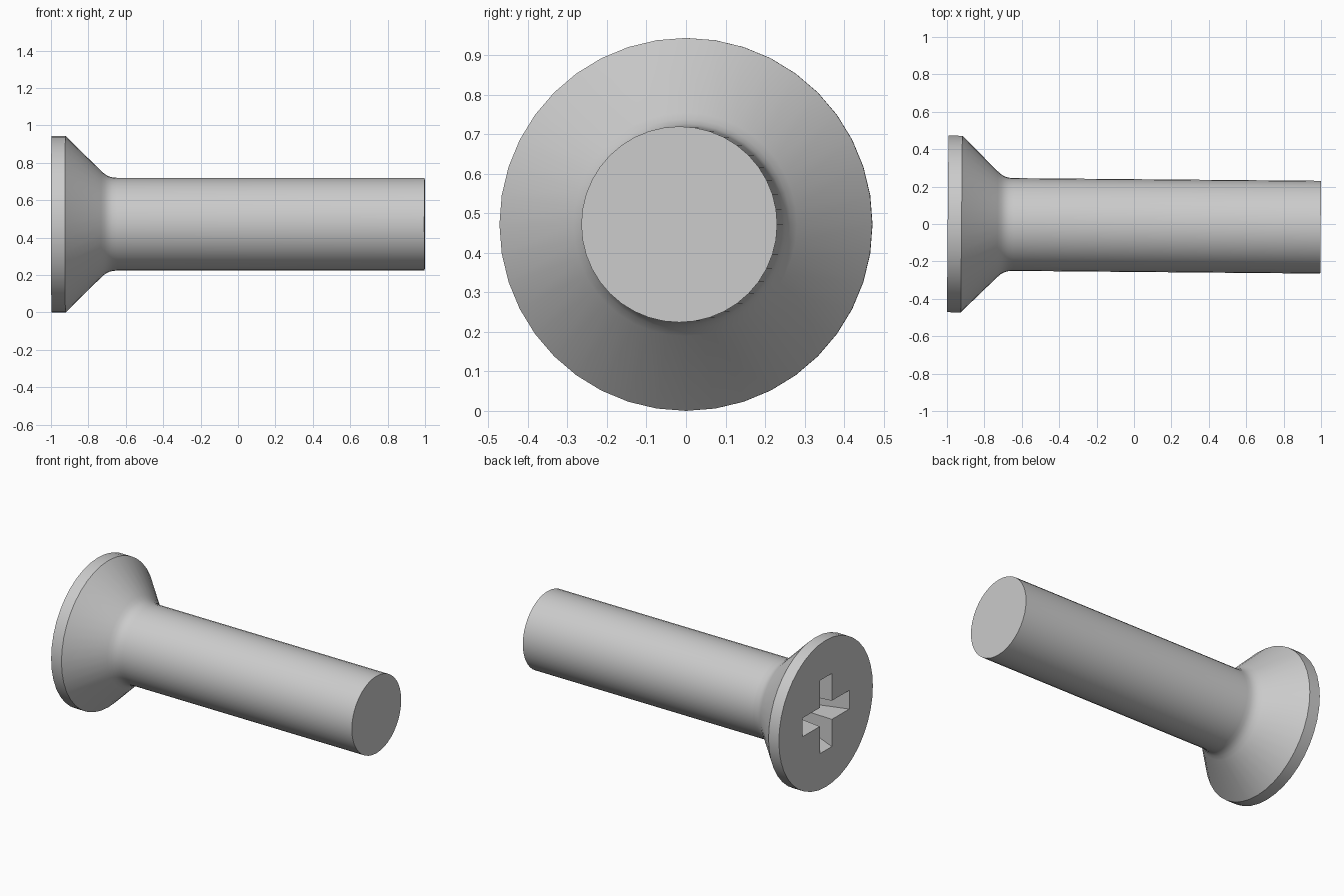
import bpy, bmesh, math
from mathutils import Matrix, Vector

cube = bpy.data.objects.get("Cube")
if cube:
    bpy.data.objects.remove(cube, do_unlink=True)

SIDES = 40
HEAD_X, TIP_X = -0.996, 0.998
HEAD_R, SHANK_R = 0.472, 0.248

# Steel material
steel = bpy.data.materials.new("grey_steel")
steel.use_nodes = True
colour = (0.6, 0.6, 0.6, 1)
steel.diffuse_color = colour
bsdf = next(n for n in steel.node_tree.nodes if n.type == 'BSDF_PRINCIPLED')
bsdf.inputs["Base Color"].default_value = colour


def ring(bm, x, r):
    """Circle of vertices around the x axis."""
    steps = [2 * math.pi * i / SIDES for i in range(SIDES)]
    return [bm.verts.new((x, r * math.sin(a), r * math.cos(a))) for a in steps]


def cross(bm, x, arm, half):
    """Plus-shaped outline in the plane at x."""
    quarter = [Vector((half, half)), Vector((half, arm)), Vector((-half, arm))]
    verts = []
    for k in range(4):
        turn = Matrix.Rotation(k * math.pi / 2, 2)
        for p in quarter:
            q = turn @ p
            verts.append(bm.verts.new((x, q.x, q.y)))
    return verts


def bridge(bm, a, b):
    n = len(a)
    for i in range(n):
        j = (i + 1) % n
        bm.faces.new((a[i], a[j], b[j], b[i]))


bm = bmesh.new()

# Countersunk head, neck fillet and shank
profile = [(HEAD_X, HEAD_R), (-0.922, HEAD_R), (-0.73, 0.283), (-0.71, 0.266),
           (-0.69, 0.255), (-0.67, 0.25), (-0.645, SHANK_R), (TIP_X, SHANK_R)]
rings = [ring(bm, x, r) for x, r in profile]
for a, b in zip(rings, rings[1:]):
    bridge(bm, a, b)
bm.faces.new(rings[-1])

# Tapered cross recess
mouth = cross(bm, HEAD_X, 0.235, 0.06)
floor = cross(bm, HEAD_X + 0.3, 0.11, 0.045)
bridge(bm, mouth, floor)
bm.faces.new(floor)

# Flat head face around the recess
rim = [e for e in bm.edges if e.is_boundary]
bmesh.ops.triangle_fill(bm, edges=rim, use_beauty=True, normal=(-1, 0, 0))
bmesh.ops.recalc_face_normals(bm, faces=bm.faces[:])

# Slight yaw about the head, then lift to the ground
pivot = Vector((-0.96, 0, 0))
bmesh.ops.rotate(bm, verts=bm.verts[:], cent=pivot,
                 matrix=Matrix.Rotation(math.radians(-0.5), 3, 'Z'))
bmesh.ops.translate(bm, verts=bm.verts[:], vec=(0, 0, HEAD_R))

mesh = bpy.data.meshes.new("screw")
bm.to_mesh(mesh)
bm.free()
mesh.materials.append(steel)
screw = bpy.data.objects.new("screw", mesh)
bpy.context.collection.objects.link(screw)

# Smooth sides with crisp rims
bpy.ops.object.select_all(action='DESELECT')
screw.select_set(True)
bpy.context.view_layer.objects.active = screw
bpy.ops.object.shade_smooth_by_angle(angle=math.radians(30))
